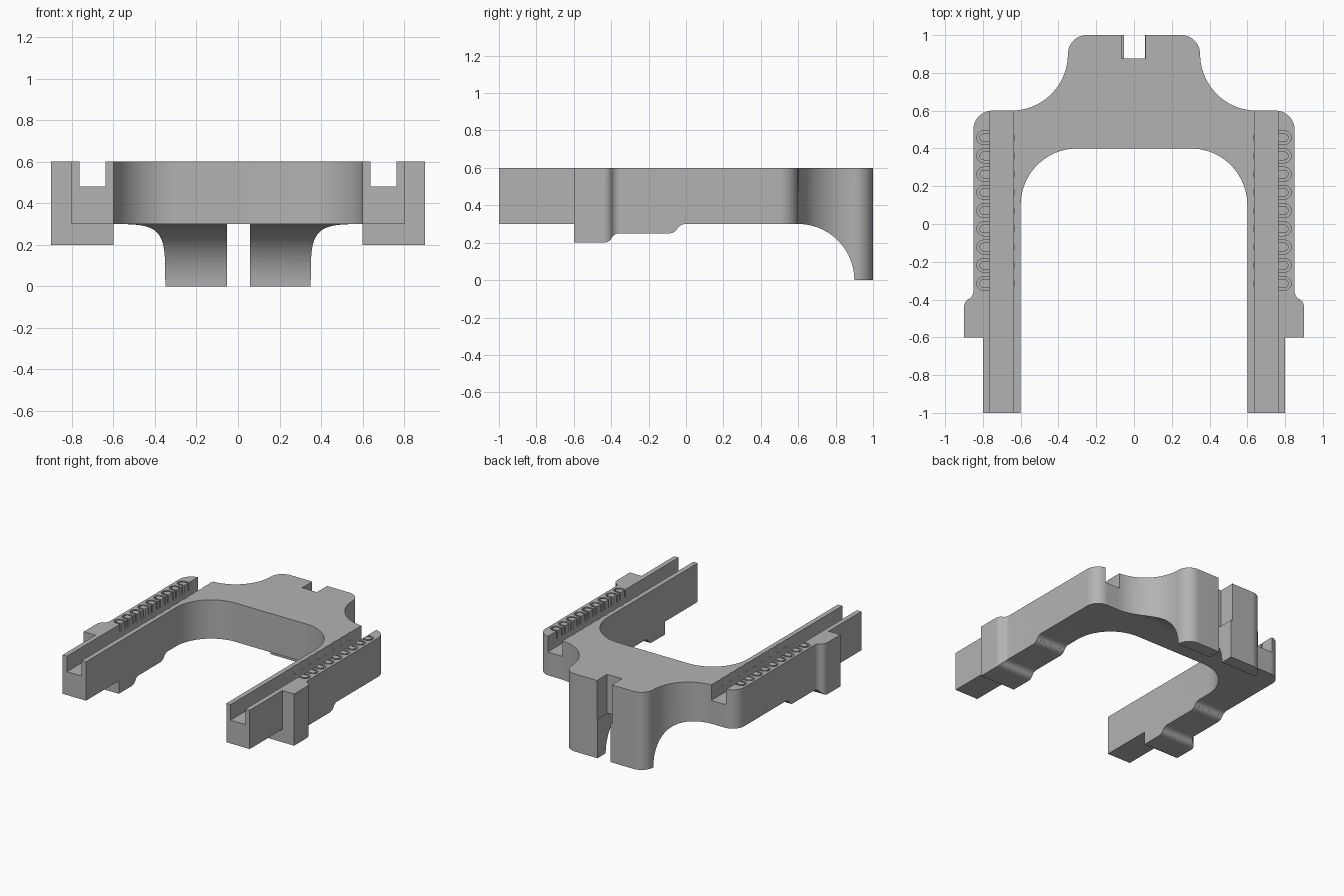
import bpy, bmesh
from math import cos, sin, radians

cube = bpy.data.objects.get("Cube")
if cube:
    bpy.data.objects.remove(cube, do_unlink=True)

grey = bpy.data.materials.new("plain grey")
grey.use_nodes = True
GREY = (0.45, 0.45, 0.45, 1)
grey.diffuse_color = GREY
grey.node_tree.nodes["Principled BSDF"].inputs["Base Color"].default_value = GREY


def arc(cx, cy, r, start, end, steps=20):
    """Points along a circular arc, angles in degrees."""
    angles = [radians(start + (end - start) * i / steps) for i in range(steps + 1)]
    return [(cx + r * cos(a), cy + r * sin(a)) for a in angles]


def add_prism(bm, pts, lo, hi, axis="z"):
    """Extrude a closed outline between two heights along an axis."""
    clean = []
    for p in pts:
        if not clean or abs(p[0] - clean[-1][0]) + abs(p[1] - clean[-1][1]) > 1e-4:
            clean.append(p)
    place = (lambda p, h: (p[0], p[1], h)) if axis == "z" else (lambda p, h: (h, p[0], p[1]))
    a, b = ([bm.verts.new(place(p, h)) for p in clean] for h in (lo, hi))
    bm.faces.new(a)
    bm.faces.new(b)
    add_walls(bm, a, b)


def add_walls(bm, a, b):
    n = len(a)
    for i in range(n):
        j = (i + 1) % n
        bm.faces.new((a[i], a[j], b[j], b[i]))


def add_box(bm, x0, x1, y0, y1, z0, z1):
    add_prism(bm, [(x0, y0), (x1, y0), (x1, y1), (x0, y1)], z0, z1)


def make_object(name, bm):
    bmesh.ops.recalc_face_normals(bm, faces=bm.faces[:])
    mesh = bpy.data.meshes.new(name)
    bm.to_mesh(mesh)
    bm.free()
    mesh.materials.append(grey)
    ob = bpy.data.objects.new(name, mesh)
    bpy.context.collection.objects.link(ob)
    return ob


def combine(target, cutter, operation):
    """Apply an exact boolean and remove the cutter."""
    cutter.hide_render = True
    mod = target.modifiers.new("cut", "BOOLEAN")
    mod.operation, mod.solver, mod.object = operation, "EXACT", cutter
    bpy.context.view_layer.objects.active = target
    bpy.ops.object.modifier_apply(modifier=mod.name)
    bpy.data.objects.remove(cutter, do_unlink=True)


# Plan outline: rear tab, shoulders, arms with side lugs, rounded inner bay
half = (arc(0.25, 0.9, 0.1, 90, 0)
        + arc(0.65, 0.9, 0.3, 180, 270)
        + arc(0.75, 0.5, 0.1, 90, 0)
        + arc(0.9, -0.355, 0.05, 180, 240, 8)
        + arc(0.85, -0.44, 0.05, 60, 0, 8)
        + [(0.9, -0.6), (0.8, -0.6), (0.8, -1), (0.6, -1)]
        + arc(0.3, 0.1, 0.3, 0, 90))
bm = bmesh.new()
add_prism(bm, half + [(-x, y) for x, y in reversed(half)], -0.1, 0.7)
bracket = make_object("bracket", bm)

# Side outline: stepped underside and curved rear foot
side = ([(-1.1, 0.6), (-1.1, 0.3), (-0.6, 0.3), (-0.6, 0.2)]
        + arc(-0.44, 0.25, 0.05, 270, 330, 8)
        + arc(-0.355, 0.2, 0.05, 150, 90, 8)
        + arc(-0.09, 0.3, 0.05, 270, 330, 8)
        + arc(-0.003, 0.25, 0.05, 150, 90, 8)
        + arc(0.6, 0, 0.3, 90, 0)
        + [(1.1, 0), (1.1, 0.6)])
bm = bmesh.new()
add_prism(bm, side, -1.2, 1.2, "x")
combine(bracket, make_object("side_outline", bm), "INTERSECT")

# Long channels along the top of both arms
bm = bmesh.new()
for s in (-1, 1):
    add_box(bm, s * 0.637, s * 0.763, -1.1, 0.62, 0.48, 0.7)
combine(bracket, make_object("arm_channels", bm), "DIFFERENCE")

# Rear slot: shallow above, running right through the foot below
for name, box in (("upper_slot", (-0.065, 0.062, 0.875, 1.1, 0.3, 0.7)),
                  ("lower_slot", (-0.053, 0.057, 0.605, 1.1, -0.1, 0.3))):
    bm = bmesh.new()
    add_box(bm, *box)
    combine(bracket, make_object(name, bm), "DIFFERENCE")


def pill(s, cy, r):
    """Rounded loop lying across one arm."""
    reach = 0.063
    right = arc(reach, cy, r, -90, 90, 10)
    left = arc(-reach, cy, r, 90, 270, 10)
    return [(s * (0.732 + x), y) for x, y in right + left]


# Rows of loop-shaped grooves across the channels
bm = bmesh.new()
for s in (-1, 1):
    for i in range(9):
        cy = 0.457 - i * 0.0965
        loops = [[bm.verts.new((x, y, z)) for x, y in pill(s, cy, r)]
                 for r, z in ((0.037, 0.54), (0.037, 0.65), (0.023, 0.65), (0.023, 0.54))]
        for k in range(4):
            add_walls(bm, loops[k], loops[(k + 1) % 4])
combine(bracket, make_object("loop_grooves", bm), "DIFFERENCE")

bpy.ops.object.select_all(action="DESELECT")
bracket.select_set(True)
bpy.context.view_layer.objects.active = bracket
bpy.ops.object.shade_smooth_by_angle(angle=radians(30))
